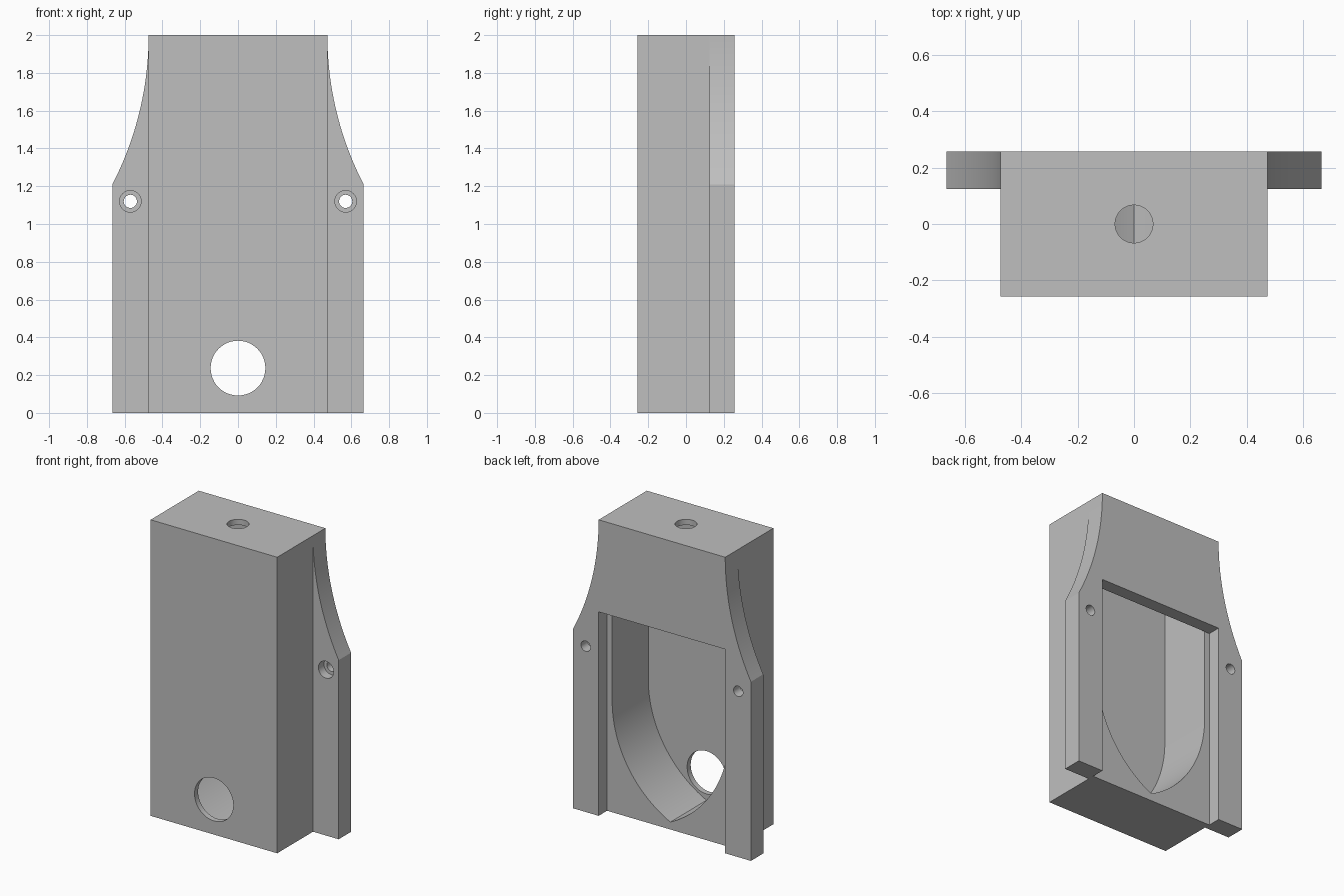
import bpy, bmesh, math
from mathutils import Matrix

if "Cube" in bpy.data.objects:
    bpy.data.objects.remove(bpy.data.objects["Cube"], do_unlink=True)

HALF_W, FLANGE_W, DEPTH, HEIGHT = 0.473, 0.665, 0.257, 2.0
WALL = 0.038
FLANGE_FRONT, RECESS_Y, RECESS_TOP = 0.125, 0.167, 1.378

grey = bpy.data.materials.new("plain_grey")
colour = (0.52, 0.52, 0.52, 1)
grey.diffuse_color = colour
grey.use_nodes = True
grey.node_tree.nodes["Principled BSDF"].inputs["Base Color"].default_value = colour


def make_object(name, bm):
    bmesh.ops.recalc_face_normals(bm, faces=bm.faces)
    mesh = bpy.data.meshes.new(name)
    bm.to_mesh(mesh)
    bm.free()
    mesh.materials.append(grey)
    obj = bpy.data.objects.new(name, mesh)
    bpy.context.collection.objects.link(obj)
    return obj


def prism(name, outline, y0, y1):
    """Extrude an x-z outline along y."""
    bm = bmesh.new()
    face = bm.faces.new([bm.verts.new((x, y0, z)) for x, z in outline])
    new = bmesh.ops.extrude_face_region(bm, geom=[face])["geom"]
    verts = [v for v in new if isinstance(v, bmesh.types.BMVert)]
    bmesh.ops.translate(bm, verts=verts, vec=(0, y1 - y0, 0))
    return make_object(name, bm)


def cylinder(name, centre, radius, length, along_y=True):
    bm = bmesh.new()
    turn = Matrix.Rotation(math.pi / 2, 4, "X") if along_y else Matrix()
    bmesh.ops.create_cone(bm, cap_ends=True, segments=48, radius1=radius, radius2=radius,
                          depth=length, matrix=Matrix.Translation(centre) @ turn)
    return make_object(name, bm)


def combine(target, other, operation):
    mod = target.modifiers.new(operation, "BOOLEAN")
    mod.operation, mod.solver, mod.object = operation, "EXACT", other
    bpy.ops.object.select_all(action="DESELECT")
    bpy.context.view_layer.objects.active = target
    target.select_set(True)
    bpy.ops.object.modifier_apply(modifier=mod.name)
    bpy.data.objects.remove(other, do_unlink=True)


def mirrored(points):
    """Close a right-hand profile with its mirror image."""
    return points + [(-x, z) for x, z in reversed(points) if x != 0]


def rectangle(half, z0, z1):
    return mirrored([(half, z0), (half, z1)])


# Main housing and the back plate with concave shoulders
housing = prism("housing", rectangle(HALF_W, 0, HEIGHT), -DEPTH, FLANGE_FRONT)
shoulder_z = 1.21
rise, run = HEIGHT - shoulder_z, FLANGE_W - HALF_W
radius = (run ** 2 + rise ** 2) / (2 * run)
sweep = math.asin(rise / radius)
profile = [(FLANGE_W, 0)]
for i in range(25):
    a = sweep * (1 - i / 24)
    profile.append((HALF_W + radius * (1 - math.cos(a)), HEIGHT - radius * math.sin(a)))
combine(housing, prism("flange_plate", mirrored(profile), FLANGE_FRONT, DEPTH), "UNION")

# Inner cavity with a pointed-arch bottom
inner, spring, tip = HALF_W - WALL, 0.75, 0.05
drop = spring - tip
arch_r = (inner ** 2 + drop ** 2) / (2 * inner)
arch_sweep = math.asin(drop / arch_r)
arch = [(0, tip)]
for i in range(1, 25):
    a = arch_sweep * (1 - i / 24)
    arch.append((inner - arch_r * (1 - math.cos(a)), spring - arch_r * math.sin(a)))
arch.append((inner, HEIGHT - WALL))
combine(housing, prism("cavity", mirrored(arch), -DEPTH + WALL, RECESS_Y + 0.001), "DIFFERENCE")

# Shallow recess for a sliding back cover
combine(housing, prism("recess", rectangle(HALF_W, -0.1, RECESS_TOP), RECESS_Y, DEPTH + 0.1),
        "DIFFERENCE")

# Front opening and top hole
combine(housing, cylinder("front_hole", (0, -DEPTH, 0.237), 0.145, 0.2), "DIFFERENCE")
combine(housing, cylinder("top_hole", (0, 0, HEIGHT), 0.067, 0.2, False), "DIFFERENCE")

# Counterbored screw holes in both flanges
for side in (-1, 1):
    x = side * 0.57
    combine(housing, cylinder("screw_hole", (x, 0.2, 1.12), 0.035, 0.4), "DIFFERENCE")
    combine(housing, cylinder("counterbore", (x, FLANGE_FRONT, 1.12), 0.057, 0.12), "DIFFERENCE")

bpy.ops.object.shade_smooth_by_angle(angle=math.radians(20))
